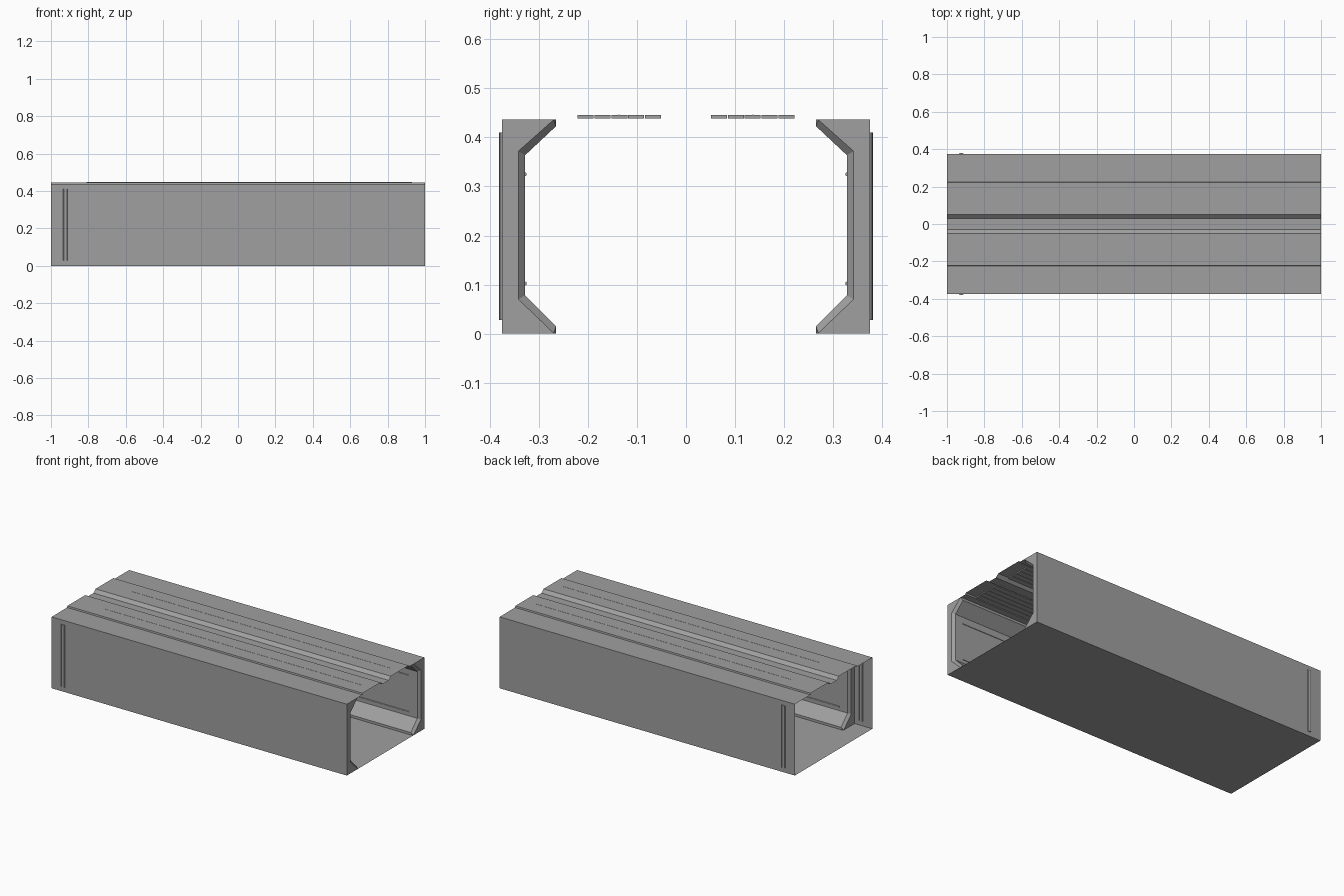
import bpy, bmesh, math

if "Cube" in bpy.data.objects:
    bpy.data.objects.remove(bpy.data.objects["Cube"])

H, W = 0.437, 0.375


def finish(name, bm):
    me = bpy.data.meshes.new(name)
    bm.to_mesh(me)
    bm.free()
    me.materials.append(grey)
    ob = bpy.data.objects.new(name, me)
    bpy.context.collection.objects.link(ob)
    return ob


grey = bpy.data.materials.new("dark_grey")
grey.diffuse_color = (0.35, 0.35, 0.35, 1)
grey.use_nodes = True
grey.node_tree.nodes["Principled BSDF"].inputs["Base Color"].default_value = grey.diffuse_color


def loft(name, sections, closed=False, caps=False):
    """Join (x, [(y, z), ...]) sections into a skin."""
    bm = bmesh.new()
    rings = [[bm.verts.new((x, y, z)) for y, z in pts] for x, pts in sections]
    n = len(rings[0])
    for a, b in zip(rings, rings[1:]):
        for i in range(n if closed else n - 1):
            j = (i + 1) % n
            bm.faces.new((a[i], a[j], b[j], b[i]))
    if caps:
        bm.faces.new(rings[0])
        bm.faces.new(rings[-1][::-1])
    if closed:
        bmesh.ops.recalc_face_normals(bm, faces=bm.faces)
    return finish(name, bm)


def sheet(name, pts):
    return loft(name, [(-1, pts), (1, pts)])


# Floor and ceiling skins, with raised panels and a central trough
sheet("floor", [(-W, 0), (W, 0)])
half = [(0.03, 0.428), (0.05, 0.446), (0.223, 0.446), (0.225, H), (W, H)]
sheet("ceiling", [(-y, z) for y, z in reversed(half)] + half)


def inner_profile(s, wide):
    if wide:
        p = [(W, 0), (0.275, 0), (0.27, 0.001), (0.342, 0.07),
             (0.342, 0.372), (0.27, H - 0.001), (0.275, H), (W, H)]
    else:
        p = [(W, 0), (0.265, 0), (0.265, 0.015), (0.328, 0.078),
             (0.328, 0.364), (0.265, 0.423), (0.265, H), (W, H)]
    return [(s * y, z) for y, z in p]


for s, side in ((-1, "front"), (1, "back")):
    # Outer wall skin
    sheet(side + "_outer_wall", [(s * W, 0), (s * W, H)])

    # Chamfered inner lining, flared at both mouths
    loft(side + "_inner_wall",
         [(-0.88, inner_profile(s, True)), (-0.865, inner_profile(s, False)),
          (0.985, inner_profile(s, False)), (1.0, inner_profile(s, True))],
         closed=True, caps=True)

    # Thin rails on the lining
    for k, z in enumerate((0.102, 0.325)):
        pts = [(s * (0.328 - 0.003 * math.sin(a)), z + 0.004 * math.cos(a))
               for a in (i * math.pi / 4 for i in range(5))]
        loft(f"{side}_rail_{k + 1}", [(-0.81, pts), (0.93, pts)], closed=True, caps=True)

    # Round vertical bar set through the outer wall
    bm = bmesh.new()
    rings = [[bm.verts.new((-0.923 + 0.012 * math.cos(i * math.pi / 4),
                            s * (W + 0.006 * math.sin(i * math.pi / 4)), z))
              for i in range(8)] for z in (0.028, 0.41)]
    for i in range(8):
        j = (i + 1) % 8
        bm.faces.new((rings[0][i], rings[0][j], rings[1][j], rings[1][i]))
    for r in rings:
        bm.faces.new(r)
    bmesh.ops.recalc_face_normals(bm, faces=bm.faces)
    finish(side + "_outer_bar", bm)

    # Long slats tucked under the raised ceiling panel
    n, y0, step = 5, 0.051, 0.0344
    for i in range(n):
        a, b = s * (y0 + i * step), s * (y0 + (i + 1) * step - 0.002)
        pts = [(a, 0.439), (b, 0.439), (b, 0.4455), (a, 0.4455)]
        loft(f"{side}_ceiling_slat_{i + 1}", [(-0.81, pts), (0.93, pts)],
             closed=True, caps=True)

    # Slim seam along the middle of each panel
    a, b = s * 0.136, s * 0.138
    pts = [(a, 0.445), (b, 0.445), (b, 0.4468), (a, 0.4468)]
    loft(side + "_ceiling_seam", [(-0.81, pts), (0.93, pts)], closed=True, caps=True)
